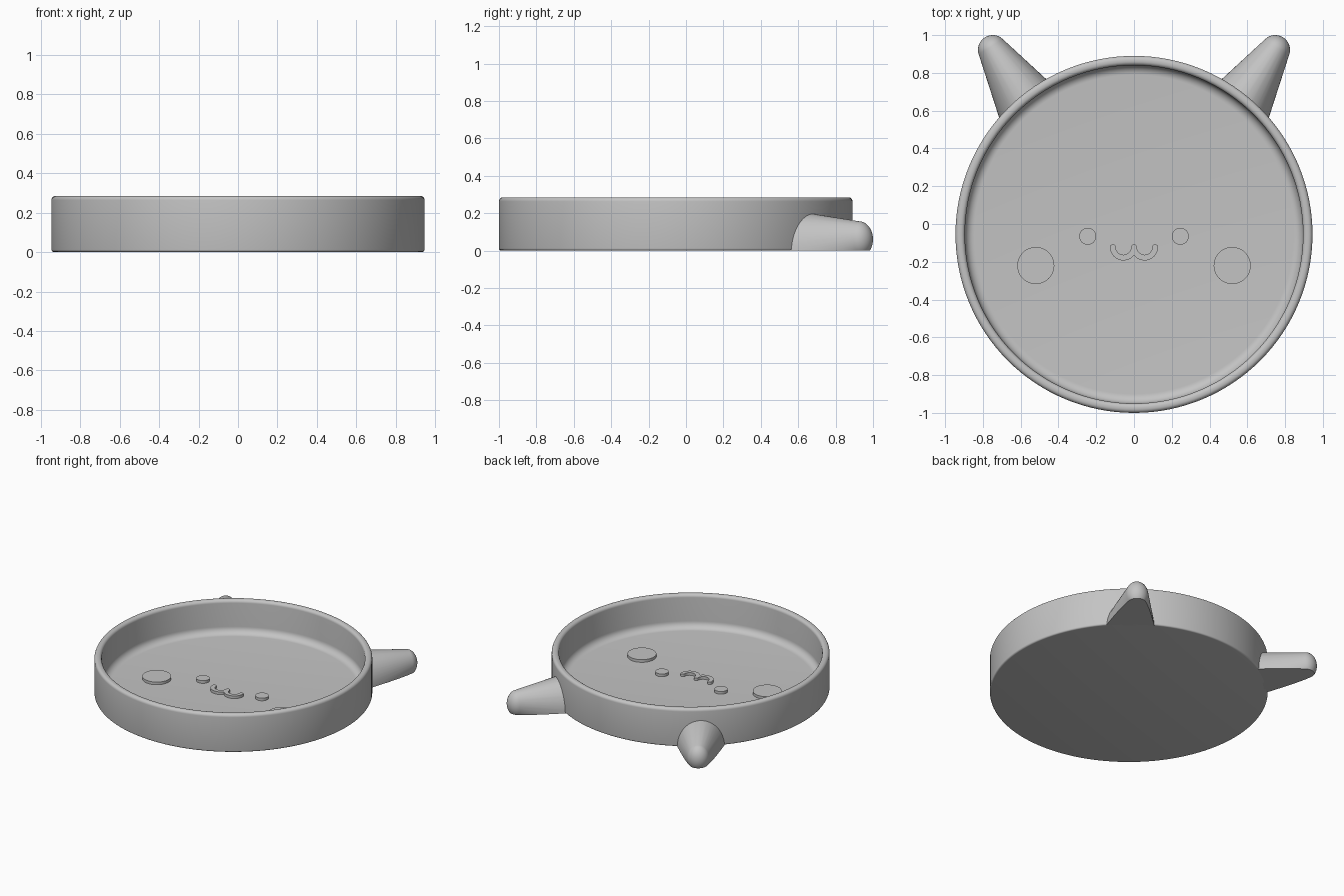
import bpy, bmesh
from math import pi, sin, cos, acos, radians
from mathutils import Matrix, Vector

if "Cube" in bpy.data.objects:
    bpy.data.objects.remove(bpy.data.objects["Cube"])

CY = -0.055        # dish centre along y
FLOOR = 0.037      # height of the inner floor

grey = bpy.data.materials.new("plain_grey")
grey.use_nodes = True
grey.diffuse_color = (0.55, 0.55, 0.55, 1)
grey.node_tree.nodes["Principled BSDF"].inputs["Base Color"].default_value = grey.diffuse_color


def arc(cx, cy, r, a0, a1, n):
    """Points along an arc, angles in degrees."""
    steps = [radians(a0 + (a1 - a0) * i / n) for i in range(n + 1)]
    return [(cx + r * cos(a), cy + r * sin(a)) for a in steps]


def lathe(profile, steps):
    """Spin an (r, z) profile around the z axis."""
    bm = bmesh.new()
    verts = [bm.verts.new((r, 0, z)) for r, z in profile]
    edges = [bm.edges.new(pair) for pair in zip(verts, verts[1:])]
    bmesh.ops.spin(bm, geom=verts + edges, axis=(0, 0, 1), cent=(0, 0, 0),
                   angle=2 * pi, steps=steps)
    bmesh.ops.remove_doubles(bm, verts=bm.verts, dist=0.0001)
    return bm


def finish(bm, name):
    bmesh.ops.recalc_face_normals(bm, faces=bm.faces)
    mesh = bpy.data.meshes.new(name)
    bm.to_mesh(mesh)
    bm.free()
    mesh.materials.append(grey)
    obj = bpy.data.objects.new(name, mesh)
    bpy.context.collection.objects.link(obj)
    bpy.ops.object.select_all(action='DESELECT')
    obj.select_set(True)
    bpy.context.view_layer.objects.active = obj
    return obj


def smooth():
    bpy.ops.object.shade_smooth_by_angle(angle=radians(35))


def raised_plate(outline, name):
    """Raise a flat outline slightly above the dish floor."""
    bm = bmesh.new()
    face = bm.faces.new([bm.verts.new((x, y, FLOOR - 0.005)) for x, y in outline])
    result = bmesh.ops.extrude_face_region(bm, geom=[face])
    top = [v for v in result["geom"] if isinstance(v, bmesh.types.BMVert)]
    bmesh.ops.translate(bm, verts=top, vec=(0, 0, 0.025))
    finish(bm, name)
    smooth()


# Round dish with rounded rim and a filleted inner floor
profile = [(0, 0)]
profile += arc(0.933, 0.012, 0.012, -90, 0, 4)
profile += arc(0.923, 0.263, 0.022, 0, 90, 6)
profile += arc(0.917, 0.263, 0.022, 90, 180, 6)
profile += arc(0.845, FLOOR + 0.05, 0.05, 0, -90, 8)
profile += [(0, FLOOR)]
dish = lathe(profile, 128)
bmesh.ops.translate(dish, verts=dish.verts, vec=(0, CY, 0))
finish(dish, "dish")
smooth()

# Ears: round-tipped cones lying on the ground, flattened underneath
cutter_bm = bmesh.new()
bmesh.ops.create_cone(cutter_bm, cap_ends=True, segments=128, radius1=0.92,
                      radius2=0.92, depth=2, matrix=Matrix.Translation((0, CY, 0)))
cutter = finish(cutter_bm, "ear_cutter")
cutter.hide_render = True

tip_r, length = 0.078, 0.5
ear_profile = [(0, -length), (tip_r + length * 0.268, -length)]
ear_profile += arc(0, 0, tip_r, 15, 90, 10)
ear_bm = lathe(ear_profile, 48)
axis = Vector((-0.539, 0.842, 0))
side = axis.cross(Vector((0, 0, 1)))
for v in ear_bm.verts:
    # lean each cone slightly up towards its tip and make it a little taller
    height = 1.25 * v.co.y + 0.06 + 0.2 * min(v.co.z, 0)
    v.co = Vector((-0.748, 0.922, height)) + axis * v.co.z + side * v.co.x
cut = bmesh.ops.bisect_plane(ear_bm, geom=ear_bm.verts[:] + ear_bm.edges[:] + ear_bm.faces[:],
                             plane_co=(0, 0, 0), plane_no=(0, 0, 1), clear_inner=True)
bmesh.ops.holes_fill(ear_bm, edges=[e for e in ear_bm.edges if e.is_boundary], sides=0)
ears = finish(ear_bm, "ears")
trim = ears.modifiers.new("trim", 'BOOLEAN')
trim.operation, trim.solver, trim.object = 'DIFFERENCE', 'EXACT', cutter
ears.modifiers.new("pair", 'MIRROR').use_mirror_merge = False
for modifier in ("trim", "pair"):
    bpy.ops.object.modifier_apply(modifier=modifier)
smooth()
bpy.data.objects.remove(cutter)

# Eyes and cheeks
for s, label in ((1, "left"), (-1, "right")):
    raised_plate(arc(s * 0.245, -0.065, 0.045, 0, 360, 40)[:-1], label + "_eye")
    raised_plate(arc(s * 0.52, -0.22, 0.098, 0, 360, 64)[:-1], label + "_cheek")

# Mouth: two joined half circles with rounded ends
mx, my, w = 0.056, -0.122, 0.015
start = 180 + acos(mx / (mx + w)) * 180 / pi
half = arc(mx, my, mx + w, start, 360, 16)
half += arc(2 * mx, my, w, 0, 180, 8)[1:]
half += arc(mx, my, mx - w, 360, 180, 14)[1:]
half += arc(0, my, w, 0, 90, 5)[1:]
raised_plate(half + [(-x, y) for x, y in reversed(half[1:-1])], "mouth")
